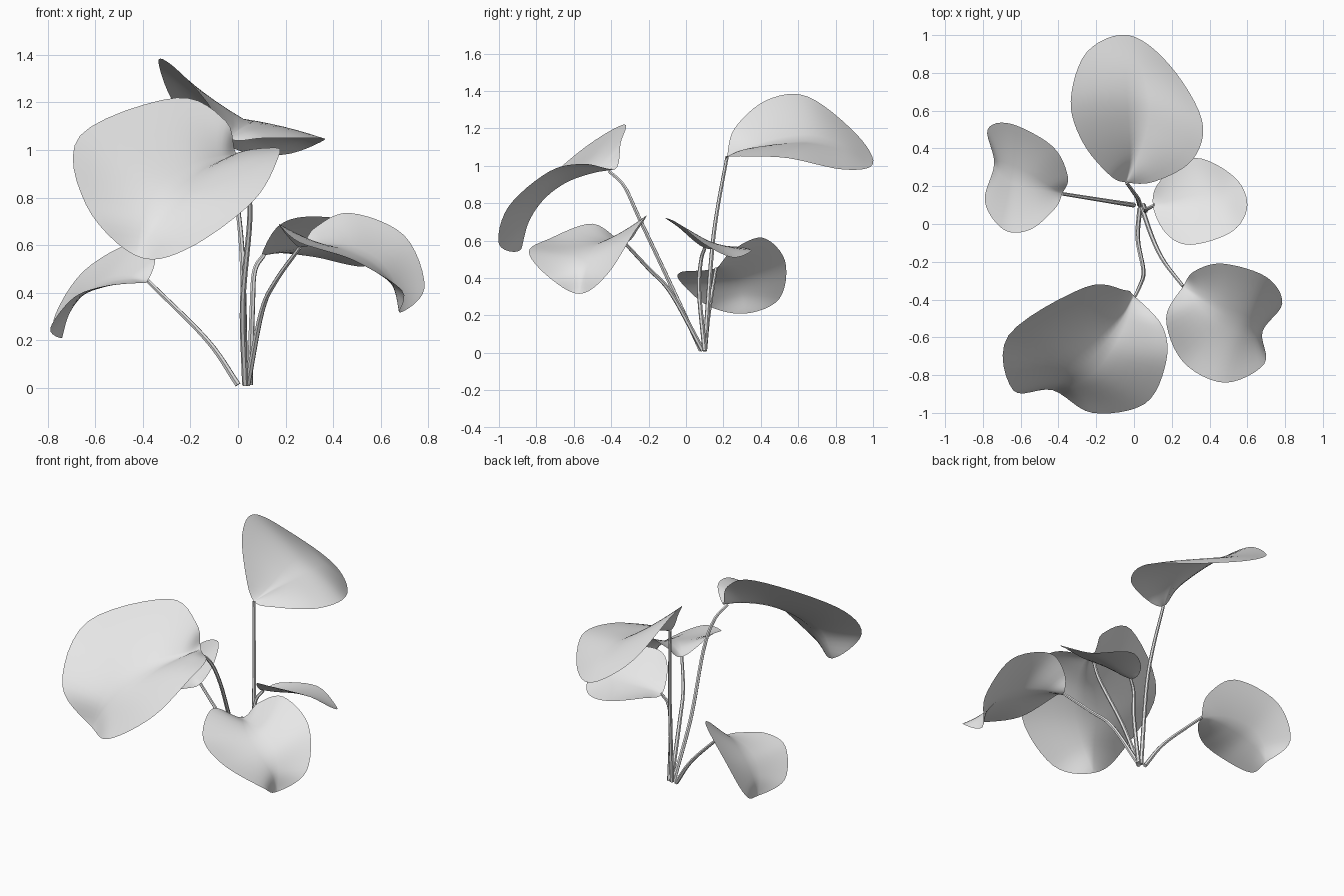
import bpy
import bmesh
from mathutils import Vector

old = bpy.data.objects.get("Cube")
if old:
    bpy.data.objects.remove(old, do_unlink=True)

# One pale grey for the whole plant
grey = bpy.data.materials.new("pale_grey")
grey.use_nodes = True
grey.diffuse_color = (0.8, 0.8, 0.8, 1)
grey.node_tree.nodes["Principled BSDF"].inputs["Base Color"].default_value = (0.8, 0.8, 0.8, 1)

STEPS = 6      # samples between two control points
HALF = 6       # quads from midrib to rim


def spline(a, b, c, d, t):
    """Smooth curve from b to c, guided by its neighbours a and d."""
    return 0.5 * (2 * b + (c - a) * t + (2 * a - 5 * b + 4 * c - d) * t ** 2
                  + (3 * b - a - 3 * c + d) * t ** 3)


def sample(points, closed=False):
    """Samples a smooth curve through the control points."""
    count = len(points)
    pts = [Vector(p) for p in points]
    if closed:
        pts = [pts[-1]] + pts + pts[:2]
    else:
        pts = [2 * pts[0] - pts[1]] + pts + [2 * pts[-1] - pts[-2]]
    spans = count if closed else count - 1
    out = [spline(*pts[i:i + 4], k / STEPS) for i in range(spans) for k in range(STEPS)]
    out.append(pts[spans + 1].copy())
    return out


def finish(obj):
    obj.data.materials.append(grey)
    bpy.ops.object.select_all(action="DESELECT")
    obj.select_set(True)
    bpy.context.view_layer.objects.active = obj


def make_leaf(name, midrib, rim_a, rim_b, puff=0.0):
    """Blade from the midrib to a smooth closed rim; puff swells side b upward."""
    loop = sample([midrib[0], *rim_a, midrib[-1], *reversed(rim_b)], closed=True)
    mid = sample(midrib)
    n = len(mid)
    side_a, side_b = loop[:n], list(reversed(loop[n - 1:]))
    bm = bmesh.new()
    rows = []
    for i, (a, m, b) in enumerate(zip(side_a, mid, side_b)):
        t = i / (n - 1)
        row = []
        for j in range(-HALF, HALF + 1):
            s = j / HALF
            straight = m.lerp(b, s) if s > 0 else m.lerp(a, -s)
            curved = m + (b - a) * s / 2 + (a + b - 2 * m) * s * s / 2
            co = straight.lerp(curved, 0.55)
            if s > 0:
                co.z += puff * 27 * s * (1 - s) * t * (1 - t) ** 2
            row.append(bm.verts.new(co))
        rows.append(row)
    for r, q in zip(rows, rows[1:]):
        for j in range(2 * HALF):
            bm.faces.new((r[j], r[j + 1], q[j + 1], q[j]))
    bmesh.ops.remove_doubles(bm, verts=bm.verts, dist=0.0005)
    bmesh.ops.dissolve_degenerate(bm, edges=bm.edges, dist=0.0002)
    # The upper side faces up
    bm.normal_update()
    if sum(f.normal.z * f.calc_area() for f in bm.faces) < 0:
        bmesh.ops.reverse_faces(bm, faces=bm.faces)
    mesh = bpy.data.meshes.new(name)
    bm.to_mesh(mesh)
    bm.free()
    obj = bpy.data.objects.new(name, mesh)
    bpy.context.collection.objects.link(obj)
    finish(obj)
    bpy.ops.object.shade_smooth()


def make_stem(name, path):
    """Thin tapered stalk along a smooth path."""
    curve = bpy.data.curves.new(name, "CURVE")
    curve.dimensions = "3D"
    curve.bevel_depth = 0.013
    curve.bevel_resolution = 1
    curve.use_fill_caps = True
    pts = sample(path)
    line = curve.splines.new("POLY")
    line.points.add(len(pts) - 1)
    for i, (point, co) in enumerate(zip(line.points, pts)):
        point.co = (*co, 1)
        point.radius = 1 - 0.3 * i / (len(pts) - 1)
    obj = bpy.data.objects.new(name, curve)
    bpy.context.collection.objects.link(obj)
    finish(obj)
    bpy.ops.object.convert(target="MESH")
    bpy.ops.object.shade_smooth_by_angle()


# Tall back leaf, one half folded upward
make_leaf("back_leaf",
          [(-.04, .22, 1.05), (0, .36, 1.09), (.02, .52, 1.12), (.02, .68, 1.13), (0, .85, 1.09), (-.03, 1, 1.01)],
          [(-.13, .26, 1.2), (-.27, .43, 1.35), (-.335, .65, 1.37), (-.25, .91, 1.17)],
          [(.11, .225, 1.05), (.31, .34, 1.05), (.36, .55, 1.04), (.19, .84, .98)], puff=0.025)
make_stem("back_stem", [(.03, .1, .012), (.02, .135, .5), (0, .165, .75), (-.04, .22, 1.05)])

# Largest leaf, drooping to the front
make_leaf("front_leaf",
          [(0, -.38, .98), (-.06, -.5, .96), (-.16, -.64, .91), (-.27, -.76, .82), (-.36, -.84, .7), (-.43, -.88, .555)],
          [(-.05, -.35, 1.12), (-.26, -.335, 1.22), (-.665, -.59, 1.06), (-.64, -.88, .77)],
          [(.15, -.54, 1.01), (.17, -.73, .97), (.06, -.95, .78), (-.22, -1, .58)], puff=0.03)
make_stem("front_stem", [(.03, .08, .012), (.02, -.08, .36), (.05, -.25, .72),
                         (.03, -.33, .89), (-.01, -.41, .97)])

# Front left leaf, arching over its tip
make_leaf("front_left_leaf",
          [(.26, -.33, .59), (.35, -.4, .6), (.47, -.48, .58), (.58, -.53, .52), (.65, -.56, .43), (.68, -.57, .315)],
          [(.32, -.25, .67), (.47, -.21, .735), (.7, -.28, .64), (.785, -.42, .42)],
          [(.17, -.5, .69), (.26, -.73, .61), (.48, -.84, .54), (.69, -.74, .41)])
make_stem("front_left_stem", [(.04, .09, .012), (.1, -.08, .32), (.16, -.2, .45), (.26, -.33, .59)])

# Low leaf on the right side
make_leaf("right_leaf",
          [(-.38, .16, .45), (-.46, .19, .46), (-.56, .23, .44), (-.65, .27, .39), (-.71, .3, .31), (-.74, .32, .21)],
          [(-.35, .25, .55), (-.43, .41, .615), (-.65, .53, .49), (-.775, .5, .29)],
          [(-.42, .08, .44), (-.55, -.03, .43), (-.69, -.03, .38), (-.79, .12, .25)])
make_stem("right_stem", [(0, .1, .012), (-.13, .12, .2), (-.38, .16, .45)])

# Small leaf on the left side, tilted backward
make_leaf("left_leaf",
          [(.1, .1, .56), (.2, .1, .575), (.35, .12, .595), (.48, .11, .6), (.6, .1, .58)],
          [(.17, -.05, .68), (.3, -.11, .72), (.52, -.04, .69)],
          [(.14, .23, .57), (.32, .35, .55), (.53, .25, .51)])
make_stem("left_stem", [(.05, .1, .012), (.06, .07, .33), (.07, .08, .49), (.11, .1, .56)])
